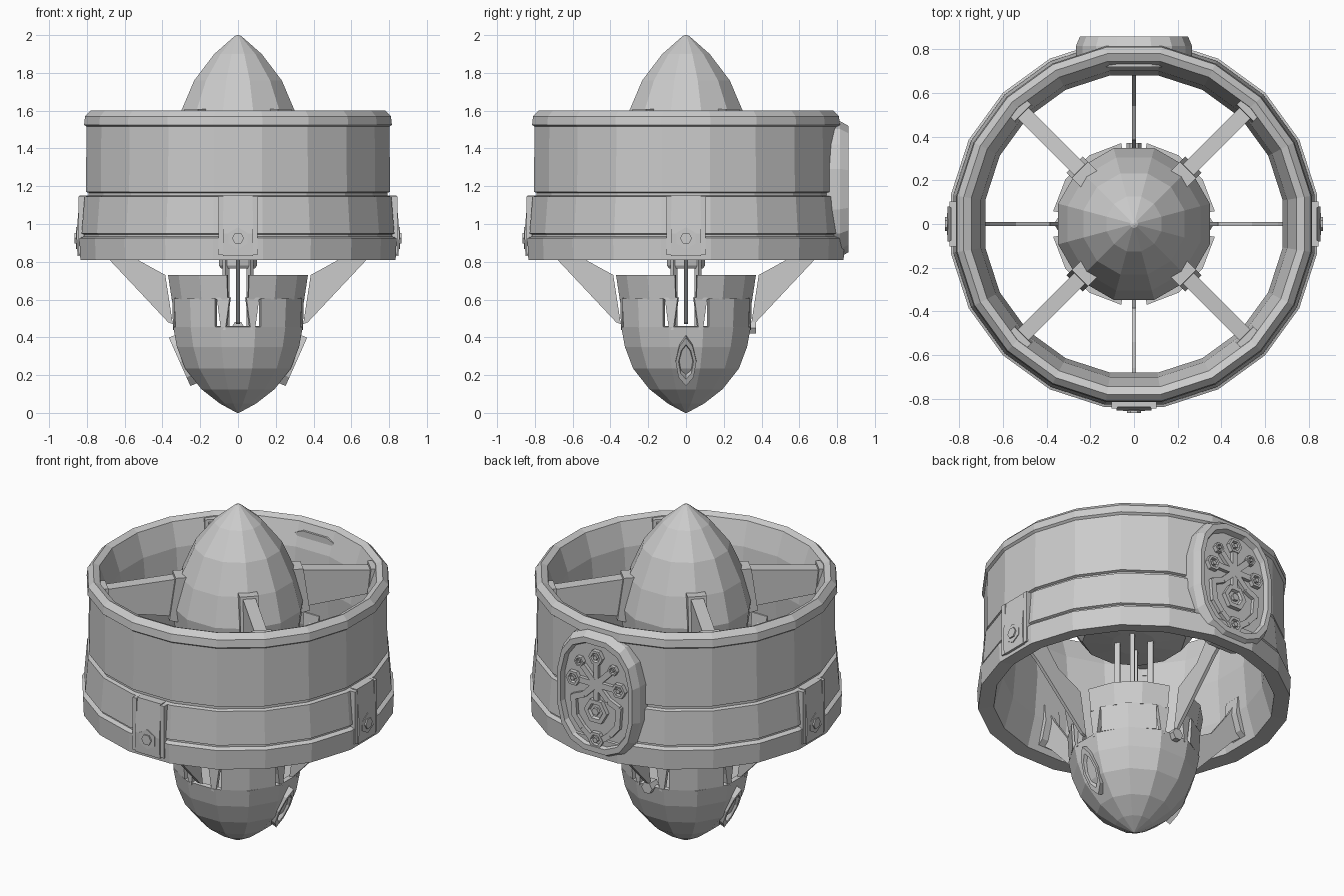
import bpy, bmesh, math
from mathutils import Matrix, Vector

if "Cube" in bpy.data.objects:
    bpy.data.objects.remove(bpy.data.objects["Cube"])


def finish(name, bm):
    bmesh.ops.remove_doubles(bm, verts=bm.verts, dist=1e-5)
    bmesh.ops.recalc_face_normals(bm, faces=bm.faces)
    me = bpy.data.meshes.new(name)
    bm.to_mesh(me)
    bm.free()
    ob = bpy.data.objects.new(name, me)
    bpy.context.collection.objects.link(ob)
    return ob


def skin(name, loops, wrap=True, caps=True, mat=Matrix()):
    """Skin a list of closed point loops; wrap joins last to first."""
    bm = bmesh.new()
    rows = [[bm.verts.new(mat @ Vector(p)) for p in l] for l in loops]
    n = len(rows[0])
    pairs = list(zip(rows, rows[1:])) + ([(rows[-1], rows[0])] if wrap else [])
    for a, b in pairs:
        for i in range(n):
            j = (i + 1) % n
            bm.faces.new((a[i], a[j], b[j], b[i]))
    if caps:
        bm.faces.new(rows[0])
        bm.faces.new(rows[-1])
    return finish(name, bm)


def lathe(name, prof, n, start=0, sweep=360):
    """Revolve a closed (r, z) profile around z."""
    full = sweep == 360
    loops = []
    for k in range(n if full else n + 1):
        a = math.radians(start + sweep * k / n)
        loops.append([(r * math.cos(a), r * math.sin(a), z) for r, z in prof])
    return skin(name, loops, wrap=full, caps=not full)


def pod(name, prof, n, start=0):
    """Solid of revolution from an open (r, z) profile, capped at both ends."""
    loops = [[(r * math.cos(math.radians(start + 360 * i / n)),
               r * math.sin(math.radians(start + 360 * i / n)), z)
              for i in range(n)] for r, z in prof]
    return skin(name, loops, wrap=False)


def frame(deg, side=False):
    """Local axes: (tangent, up, outward), or (outward, up, sideways) when side is set."""
    a = math.radians(deg)
    d = Vector((math.cos(a), math.sin(a), 0))
    t = Vector((-math.sin(a), math.cos(a), 0))
    z = Vector((0, 0, 1))
    cols = (d, z, -t) if side else (t, z, d)
    return Matrix(cols).transposed().to_4x4()


def prism(name, pts, d0, d1, mat):
    return skin(name, [[(x, y, d0) for x, y in pts], [(x, y, d1) for x, y in pts]],
                wrap=False, mat=mat)


def ngon(x, y, r, n=6, rot=0):
    return [(x + r * math.cos(rot + 2 * math.pi * i / n),
             y + r * math.sin(rot + 2 * math.pi * i / n)) for i in range(n)]


def rect(x, y, w, h):
    return [(x - w, y - h), (x + w, y - h), (x + w, y + h), (x - w, y + h)]


def bar(p, q, w):
    p, q = Vector(p), Vector(q)
    s = (q - p).normalized()
    s = Vector((-s.y, s.x)) * w
    return [tuple(v) for v in (p - s, q - s, q + s, p + s)]


# Duct ring: flared inlet, outer wall, two lower bands
lathe("duct_ring", [
    (0.76, 0.82), (0.845, 0.81), (0.85, 0.925), (0.825, 0.935), (0.825, 0.945),
    (0.838, 0.95), (0.822, 1.145), (0.80, 1.15), (0.80, 1.165), (0.815, 1.17),
    (0.812, 1.515), (0.825, 1.525), (0.82, 1.57), (0.79, 1.60), (0.755, 1.585),
    (0.71, 1.45), (0.69, 1.25), (0.71, 1.0)], 20, 9)

# Upper central pod
pod("upper_pod", [(0.12, 1.18), (0.28, 1.20), (0.345, 1.29), (0.36, 1.42), (0.315, 1.59),
                  (0.24, 1.76), (0.13, 1.90), (0.018, 1.995), (0.004, 2.0)], 12, 15)

# Lower nose pod
pod("lower_nose", [(0.005, 0.0), (0.10, 0.05), (0.20, 0.125), (0.29, 0.235), (0.335, 0.35),
                   (0.355, 0.455), (0.33, 0.46), (0.30, 0.42)], 12, 15)

# Split collar above the nose, open between the vanes
for k in range(4):
    s = k * 90
    lathe("collar_panel", [(0.325, 0.60), (0.355, 0.60), (0.375, 0.73), (0.34, 0.73)],
          3, s + 9, 72)
    lathe("collar_lower", [(0.325, 0.455), (0.352, 0.455), (0.36, 0.605), (0.325, 0.605)],
          2, s + 20, 50)
    for a in (13, 77):
        prism("collar_tooth", [(-0.012, 0.44), (0.012, 0.44), (0.035, 0.61), (-0.035, 0.61)],
              0.32, 0.35, frame(s + a))

# Centre shaft rods and hub
for k in range(4):
    a = math.radians(45 + 90 * k)
    r = 0.09
    prism("shaft_rod", rect(r, 0.81, 0.015, 0.40), -0.012, 0.012, frame(45 + 90 * k, True))
pod("shaft_hub", [(0.09, 0.765), (0.10, 0.78), (0.10, 0.815), (0.06, 0.83)], 8)

# Upper diagonal spokes with end brackets
for k in range(4):
    m = frame(45 + 90 * k, True)
    prism("upper_spoke", [(0.30, 1.37), (0.74, 1.43), (0.74, 1.565), (0.31, 1.60)],
          -0.035, 0.035, m)
    prism("spoke_inner_foot", [(0.30, 1.34), (0.385, 1.36), (0.35, 1.61), (0.29, 1.61)],
          -0.052, 0.052, m)
    prism("spoke_outer_foot", [(0.70, 1.38), (0.76, 1.38), (0.76, 1.58), (0.72, 1.58)],
          -0.055, 0.055, m)

# Thin lower vanes joining nose collar and duct, with mounts inside the duct
for k in range(4):
    m = frame(90 * k, True)
    prism("lower_vane", [(0.345, 0.47), (0.37, 0.48), (0.68, 0.81), (0.74, 0.86), (0.72, 1.10),
                         (0.66, 0.98), (0.54, 0.815), (0.385, 0.73)], -0.01, 0.01, m)
    prism("vane_mount", [(0.76, 0.84), (0.71, 0.88), (0.68, 0.98), (0.69, 1.08), (0.76, 1.1)],
          -0.05, 0.05, m)

# Outer clamps with hex bolts on front, left and right
for deg in (0, 180, 270):
    m = frame(deg)
    prism("clamp", [(0.79, 0.83), (0.85, 0.83), (0.855, 0.95), (0.838, 1.15), (0.79, 1.15)],
          -0.08, 0.08, frame(deg, True))
    for s in (-1, 1):
        prism("clamp_rail", rect(s * 0.09, 0.99, 0.014, 0.155), 0.79, 0.845, m)
    prism("clamp_bolt_ring", ngon(0, 0.925, 0.058, 6, math.pi / 6), 0.82, 0.857, m)
    prism("clamp_bolt", ngon(0, 0.925, 0.032), 0.82, 0.865, m)

# Rear hatch: rounded oval with a raised rim
back = frame(90)


def oval(s, d):
    f = lambda v: math.copysign(abs(v) ** 0.75, v)
    return [(0.27 * s * f(math.cos(a)), 1.185 + 0.365 * s * f(math.sin(a)), d)
            for a in (math.pi * (2 * i + 1) / 16 for i in range(16))]


skin("rear_hatch", [oval(1.0, 0.72), oval(1.0, 0.815), oval(0.93, 0.86), oval(0.84, 0.86),
                    oval(0.81, 0.83)], wrap=False, mat=back)

# Hatch bosses: six-sided rings with small centres
for x, z, r in ((0, 1.41, 0.045), (-0.15, 1.25, 0.045), (0.15, 1.25, 0.045), (-0.11, 1.36, 0.03),
                (0.11, 1.36, 0.03), (0, 1.09, 0.075), (0, 0.92, 0.05)):
    skin("hatch_boss", [[(px, pz, d) for px, pz in ngon(x, z, r * s)]
                        for s, d in ((1, 0.80), (1, 0.855), (0.65, 0.855), (0.55, 0.84))],
         wrap=False, mat=back)
    prism("hatch_bolt", ngon(x, z, r * 0.3), 0.82, 0.857, back)

# Hatch ribs: star above the hub and mirrored curved arms around it
prism("hatch_rib", bar((0, 1.14), (0, 1.38), 0.015), 0.82, 0.85, back)
for s in (-1, 1):
    for p, q in (((0, 1.25), (0.11, 1.25)), ((0, 1.25), (0.09, 1.34)), ((0, 1.25), (0.08, 1.17)),
                 ((0.08, 1.17), (0.15, 1.14)), ((0.15, 1.15), (0.14, 1.02)),
                 ((0.14, 1.03), (0.09, 0.97)), ((0.09, 0.97), (0.04, 0.93))):
        prism("hatch_rib", bar((s * p[0], p[1]), (s * q[0], q[1]), 0.017), 0.82, 0.851, back)

# Lozenge side windows on the nose
for deg in (0, 180):
    tilt = frame(deg) @ Matrix.Translation((0, 0.275, 0.298)) @ Matrix.Rotation(
        math.radians(24), 4, 'X')
    shape = [(0, -0.14), (0.04, -0.09), (0.055, 0.0), (0.035, 0.09), (0, 0.14),
             (-0.035, 0.09), (-0.055, 0.0), (-0.04, -0.09)]
    skin("nose_window", [[(x * s, y * s, d) for x, y in shape]
                         for s, d in ((1, -0.04), (1, 0.012), (0.72, 0.012), (0.6, -0.01))],
         wrap=False, mat=tilt)

# Small rear sensor at the top of the nose
prism("rear_sensor", ngon(0, 0.45, 0.035), 0.30, 0.37, back)
